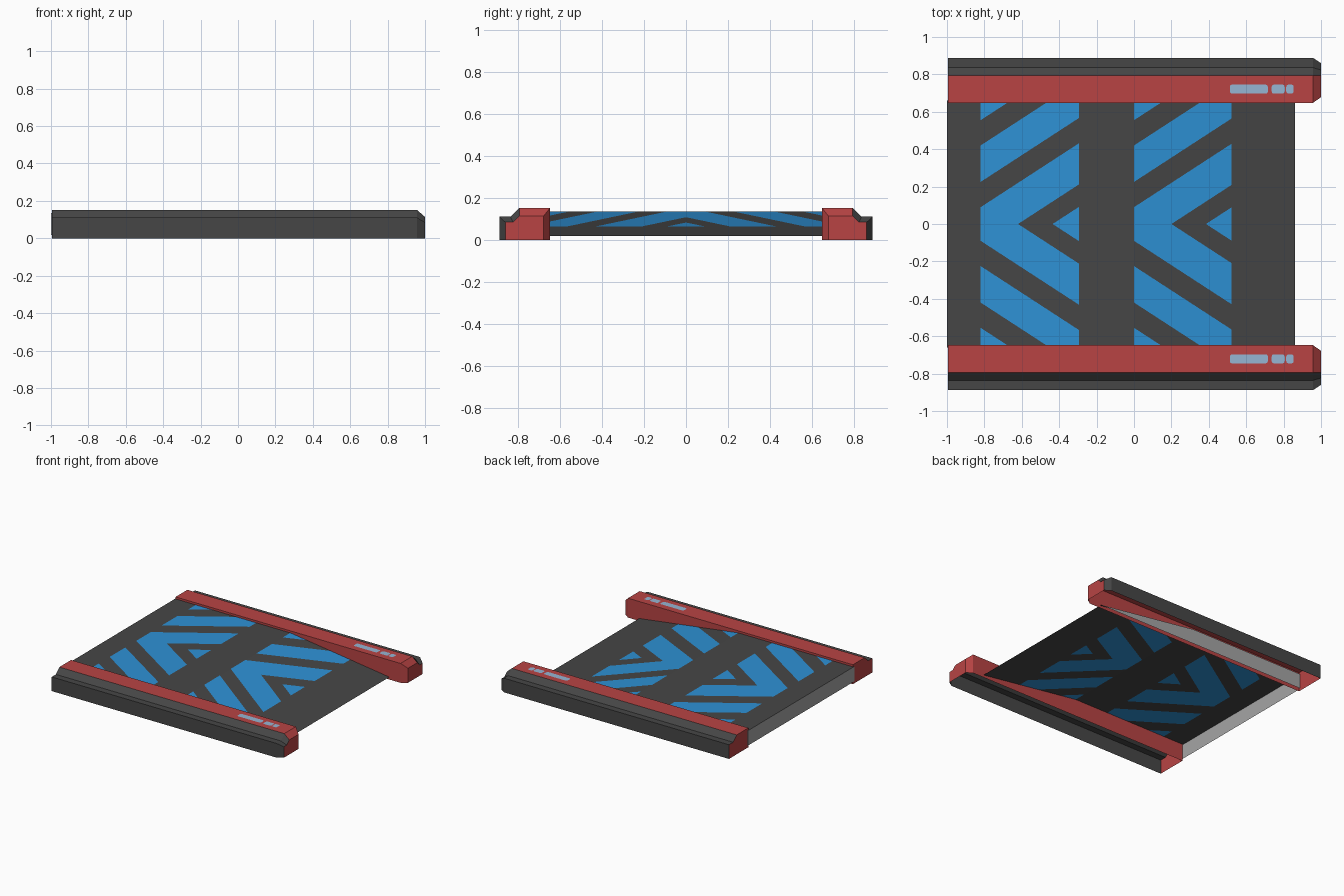
import bpy, bmesh, math
from mathutils import Vector

if "Cube" in bpy.data.objects:
    bpy.data.objects.remove(bpy.data.objects["Cube"])


def lin(c):
    c /= 255
    return c / 12.92 if c <= 0.04045 else ((c + 0.055) / 1.055) ** 2.4


def mat(name, r, g, b):
    m = bpy.data.materials.new(name)
    m.diffuse_color = (lin(r), lin(g), lin(b), 1)
    m.use_nodes = True
    m.node_tree.nodes["Principled BSDF"].inputs["Base Color"].default_value = m.diffuse_color
    return m


DARK = mat("charcoal", 70, 70, 70)
BLUE = mat("bright blue", 46, 146, 214)
RED = mat("rail red", 184, 68, 68)
GREY = mat("skirt grey", 165, 165, 165)
PALE = mat("pale blue", 150, 182, 212)


def finish(bm, name, mats):
    me = bpy.data.meshes.new(name)
    bm.to_mesh(me)
    bm.free()
    for m in mats:
        me.materials.append(m)
    ob = bpy.data.objects.new(name, me)
    bpy.context.collection.objects.link(ob)
    return ob


# Ramp sheet: flat at the left, sloping down to the right, open underneath
W, TOP, LOW, BEND, END = 0.66, 0.136, 0.019, 0.0, 0.86
SETS = [(-0.82, -0.295), (0.0, 0.52)]
SLOPE = 0.65
CUTS = [-0.25, -0.13, 0.09, 0.225, 0.42, 0.555]


def height(x):
    return TOP if x <= BEND else TOP + (LOW - TOP) * (x - BEND) / (END - BEND)


def cut(bm, co, no, keep=lambda c: True):
    faces = [f for f in bm.faces if keep(f.calc_center_median())]
    geom = faces + list({e for f in faces for e in f.edges}) + list({v for f in faces for v in f.verts})
    bmesh.ops.bisect_plane(bm, geom=geom, plane_co=co, plane_no=no, dist=1e-5)


bm = bmesh.new()
bm.faces.new([bm.verts.new(p) for p in ((-1, -W, 0), (END, -W, 0), (END, W, 0), (-1, W, 0))])
for x in (BEND, *SETS[0], SETS[1][1]):
    cut(bm, (x, 0, 0), (1, 0, 0))
cut(bm, (0, 0, 0), (0, 1, 0))
# chevron edges, cut only inside each stripe field
for x0, x1 in SETS:
    for s in (-1, 1):
        for c in CUTS:
            cut(bm, (x0, s * c, 0), (-SLOPE, s, 0),
                lambda p: x0 < p.x < x1 and p.y * s > 0)
for f in bm.faces:
    p = f.calc_center_median()
    for x0, x1 in SETS:
        if x0 < p.x < x1:
            c = abs(p.y) - SLOPE * (p.x - x0)
            band = sum(c > k for k in CUTS)
            f.material_index = 1 if band % 2 == 0 else 0
for v in bm.verts:
    v.co.z = height(v.co.x)
finish(bm, "ramp_deck", [DARK, BLUE])

# Grey skirt under the deck: left end wall and two tapering sides
bm = bmesh.new()
walls = [[(-1, W, LOW), (-1, -W, LOW), (-1, -W, TOP), (-1, W, TOP)]]
side = [(-1, LOW), (END, LOW), (BEND, TOP), (-1, TOP)]
walls.append([(x, -W, z) for x, z in side])
walls.append([(x, W, z) for x, z in reversed(side)])
for w in walls:
    bm.faces.new([bm.verts.new(p) for p in w])
finish(bm, "deck_skirt", [GREY])

# Side rails: open-bottomed stepped profile with a chamfered right end
BODY = [(0.648, 0), (0.648, 0.152), (0.793, 0.152), (0.836, 0.111), (0.888, 0.111), (0.888, 0)]
TIP = [(0.678, 0), (0.678, 0.114), (0.793, 0.114), (0.823, 0.085), (0.86, 0.085), (0.86, 0)]


def rail(name, s):
    bm = bmesh.new()
    rings = [[bm.verts.new((x, s * y, z)) for y, z in prof]
             for x, prof in ((-0.995, BODY), (0.957, BODY), (1.0, TIP))]
    for a, b in zip(rings, rings[1:]):
        for i in range(5):
            f = bm.faces.new((a[i], a[i + 1], b[i + 1], b[i]))
            f.material_index = 0 if i < 2 else 1   # inner and top red, outer dark
    bm.faces.new(rings[0])
    bm.faces.new(rings[-1])
    bmesh.ops.recalc_face_normals(bm, faces=bm.faces[:])
    finish(bm, name, [RED, DARK])


# Pale rounded marker plates on the rail tops
def markers(name, s):
    bm = bmesh.new()
    r, hw = 0.012, 0.024
    for x0, x1 in ((0.512, 0.716), (0.736, 0.806), (0.814, 0.854)):
        pts = []
        for cx, cy, a0 in ((x1 - r, hw - r, 0), (x0 + r, hw - r, 90),
                           (x0 + r, r - hw, 180), (x1 - r, r - hw, 270)):
            for k in range(4):
                a = math.radians(a0 + 30 * k)
                pts.append(bm.verts.new((cx + r * math.cos(a), s * 0.721 + cy + r * math.sin(a), 0.1535)))
        bm.faces.new(pts)
    finish(bm, name, [PALE])


for label, s in (("front", -1), ("back", 1)):
    rail(label + "_rail", s)
    markers(label + "_rail_markers", s)
